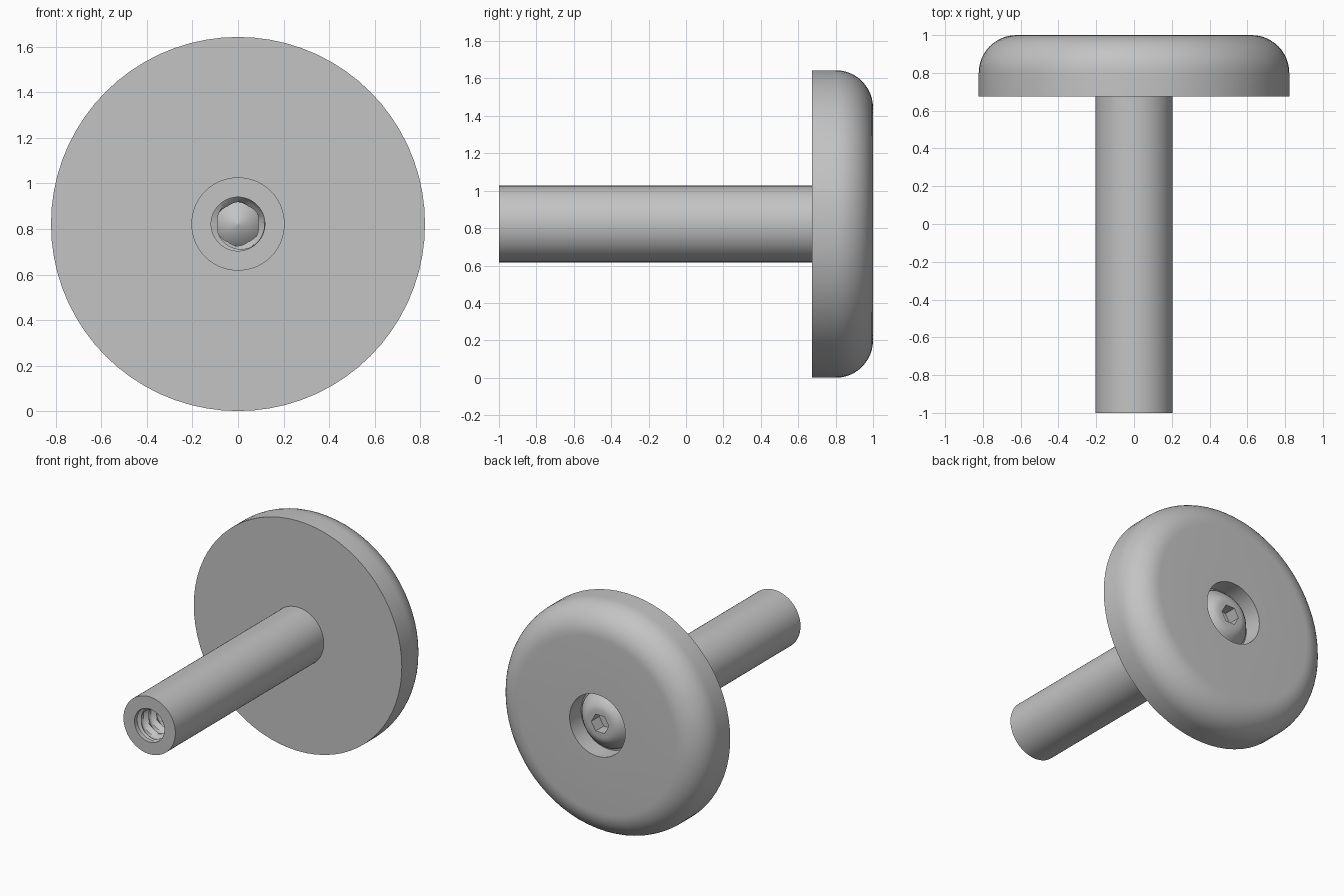
import bpy, bmesh, math

cube = bpy.data.objects.get("Cube")
if cube:
    bpy.data.objects.remove(cube, do_unlink=True)

SEG = 72
AXIS_Z = 0.822

grey = bpy.data.materials.new("satin grey")
grey.use_nodes = True
colour = (0.55, 0.55, 0.55, 1)
grey.diffuse_color = colour
grey.node_tree.nodes["Principled BSDF"].inputs["Base Color"].default_value = colour


def round_ring(radius, y):
    return [(radius, y)] * SEG


def hex_ring(apothem, y):
    side = math.pi / 3
    angles = [math.tau * i / SEG for i in range(SEG)]
    return [(apothem / math.cos(a % side - side / 2), y) for a in angles]


def loft(name, rings, closed_end=False):
    """Skin rings of (radius, y) points around the long axis."""
    bm = bmesh.new()
    loops = []
    for ring in rings:
        loop = []
        for i, (r, y) in enumerate(ring):
            a = math.tau * i / SEG
            loop.append(bm.verts.new((r * math.cos(a), y, AXIS_Z + r * math.sin(a))))
        loops.append(loop)
    for a, b in zip(loops, loops[1:]):
        for i in range(SEG):
            j = (i + 1) % SEG
            bm.faces.new((a[i], a[j], b[j], b[i]))
    if closed_end:
        bm.faces.new(loops[-1])
    mesh = bpy.data.meshes.new(name)
    bm.to_mesh(mesh)
    bm.free()
    mesh.materials.append(grey)
    obj = bpy.data.objects.new(name, mesh)
    bpy.context.collection.objects.link(obj)
    bpy.ops.object.select_all(action="DESELECT")
    obj.select_set(True)
    bpy.context.view_layer.objects.active = obj
    bpy.ops.object.shade_smooth_by_angle(angle=math.radians(30))
    return obj


# Stem with an open bore at its free end
stem = [(0.118, -1), (0.205, -1), (0.205, 0.68)]
loft("stem", [round_ring(r, y) for r, y in stem])

# Round knob head with a large rear fillet and a screw recess
FILLET, RADIUS = 0.2, 0.822
head = [(0.2, 0.675), (RADIUS, 0.675)]
for k in range(13):
    a = math.pi / 2 * k / 12
    head.append((RADIUS - FILLET + FILLET * math.cos(a), 1 - FILLET + FILLET * math.sin(a)))
head += [(0.22, 1), (0.22, 0.87)]
loft("knob_head", [round_ring(r, y) for r, y in head], closed_end=True)

# Helical thread inside the bore
PITCH, STEPS, DEPTH = 0.085, 6, 0.65
thread = [round_ring(0.118, -1), round_ring(0.118, -0.97)]
for k in range(int(DEPTH / PITCH * STEPS)):
    y = -0.96 + k * PITCH / STEPS
    ring = []
    for i in range(SEG):
        phase = (k / STEPS + i / SEG) % 1
        ridge = max(0, 1 - abs(phase - 0.5) * 3)
        ring.append((0.116 - 0.026 * ridge, y))
    thread.append(ring)
loft("bore_thread", thread)

# Screw shaft seen at the bottom of the bore
tip = [(0.117, -0.3), (0.117, -0.38), (0.085, -0.42), (0.003, -0.46)]
loft("screw_tip", [round_ring(r, y) for r, y in tip], closed_end=True)

# Domed screw head with a hexagonal socket
dome = [(0.205, 0.86), (0.205, 0.885)]
for k in range(1, 7):
    t = k / 6
    dome.append((0.205 - 0.11 * t, 0.885 + 0.085 * math.sin(t * math.pi / 2)))
rings = [round_ring(r, y) for r, y in dome]
rings += [hex_ring(0.06, 0.97), hex_ring(0.06, 0.88)]
loft("screw_head", rings, closed_end=True)
